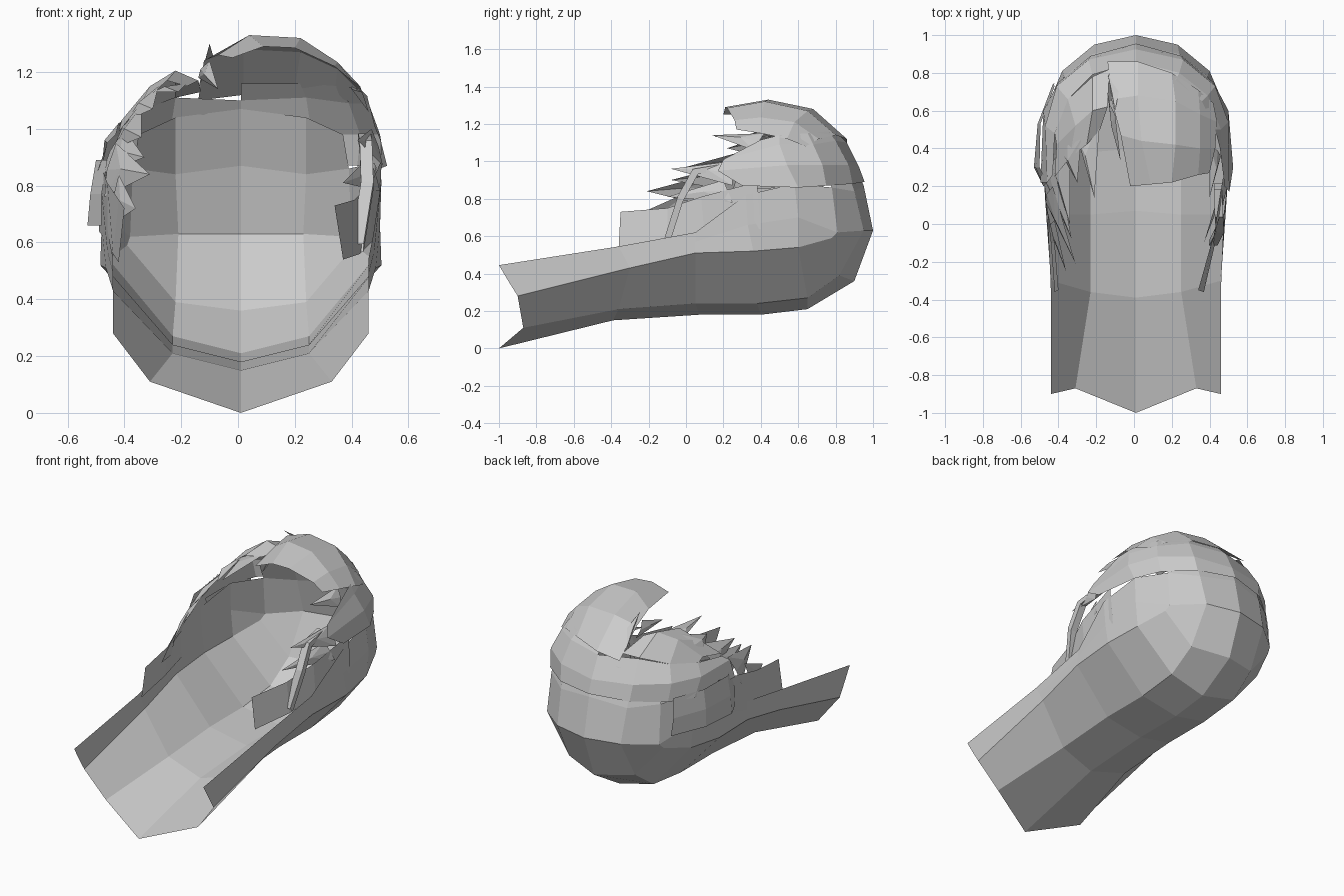
import bpy
from mathutils import Vector

CX = 0.01  # the hair is symmetric about a slightly shifted centre line


def mesh(name, verts, faces):
    me = bpy.data.meshes.new(name)
    me.from_pydata(verts, [], faces)
    me.update()
    ob = bpy.data.objects.new(name, me)
    bpy.context.collection.objects.link(ob)
    return ob


def patch(name, rows):
    """Quad sheet through rows of points."""
    n = len(rows[0])
    faces = [(r * n + c, r * n + c + 1, (r + 1) * n + c + 1, (r + 1) * n + c)
             for r in range(len(rows) - 1) for c in range(n - 1)]
    return mesh(name, [p for row in rows for p in row], faces)


def flip(p):
    return (2 * CX - p[0], p[1], p[2])


def full(rows):
    """Mirror half rows (centre first) into full rows."""
    return [[flip(p) for p in row[:0:-1]] + list(row) for row in rows]


def spike(name, a, b, tip, bulge):
    """Pointed lock: two roots, a ridge point and a tip."""
    a, b, tip = Vector(a), Vector(b), Vector(tip)
    mid = (a + b) / 2
    ridge = mid.lerp(tip, 0.4) + Vector((bulge, 0, 0.01))
    return mesh(name, [a, b, tip, ridge, mid + Vector((bulge * .6, 0, 0))],
                [(0, 4, 3), (4, 1, 3), (0, 3, 2), (3, 1, 2)])


# long back sheet, running from the open tail round the crown
back = [
    [(.01, -1, 0), (.33, -.87, .11), (.46, -.90, .28)],
    [(.01, -.39, .15), (.25, -.36, .21), (.46, -.30, .43)],
    [(.01, .07, .18), (.25, .05, .24), (.485, .05, .51)],
    [(.01, .40, .18), (.25, .38, .24), (.505, .36, .52)],
    [(.01, .65, .21), (.25, .65, .27), (.475, .60, .54)],
    [(.01, .90, .36), (.24, .82, .39), (.41, .78, .59)],
    [(.01, 1.0, .63), (.23, .95, .63), (.40, .81, .62)],
    [(.01, .95, .87), (.24, .90, .84), (.39, .78, .86)],
    [(.01, .87, 1.07), (.24, .83, 1.04), (.37, .71, .98)],
]
patch("long_back_hair", full(back))

# side walls of the long hair
side = [
    [(.46, -.90, .28), (.46, -.95, .36), (.46, -1, .445)],
    [(.46, -.30, .43), (.46, -.33, .49), (.46, -.36, .545)],
    [(.485, .05, .51), (.48, .05, .57), (.475, .05, .62)],
    [(.505, .36, .52), (.50, .33, .66), (.505, .32, .82)],
    [(.475, .60, .54), (.49, .60, .70), (.48, .58, .88)],
    [(.41, .78, .59), (.40, .81, .62), (.39, .78, .86)],
]
patch("side_hair_right", side)
patch("side_hair_left", [[flip(p) for p in r] for r in side])

# upper band wrapped round the head, overlapping the back sheet
band = [
    [(.01, .955, .89), (.25, .89, .88), (.42, .75, .87), (.50, .60, .86), (.525, .30, .87)],
    [(.01, .925, .97), (.26, .87, .98), (.43, .73, .98), (.50, .54, .98), (.505, .17, .95)],
    [(.01, .86, 1.10), (.24, .80, 1.11), (.39, .68, 1.09), (.46, .50, 1.09), (.48, .20, 1.01)],
    [(.01, .80, 1.16), (.22, .76, 1.16), (.36, .65, 1.15), (.43, .50, 1.14), (.455, .40, 1.115)],
]
patch("crown_band_right", band)
# the left half is flatter towards the top
left = [[flip(p) for p in row] for row in band[:2]]
left[0][4] = (-.495, .22, .85)
left[1][3:] = [(-.47, .52, .96), (-.46, .22, .95)]
left.append([(.01, .86, 1.10), (-.22, .79, 1.11), (-.35, .66, 1.06), (-.42, .48, 1.02), (-.43, .26, .98)])
patch("crown_band_left", left)

# raised fringe swept to the right
patch("fringe", [
    [(-.14, .86, 1.10), (.02, .86, 1.12), (.20, .80, 1.14), (.34, .71, 1.12), (.42, .64, 1.08)],
    [(-.12, .66, 1.24), (.02, .68, 1.28), (.22, .65, 1.27), (.35, .58, 1.21), (.44, .54, 1.12)],
    [(-.07, .47, 1.26), (.04, .44, 1.33), (.22, .42, 1.32), (.35, .40, 1.235), (.43, .40, 1.15)],
    [(-.02, .20, 1.25), (.09, .21, 1.29), (.20, .22, 1.285), (.34, .26, 1.22), (.40, .27, 1.17)],
])

# left parting sheet
patch("left_fringe", [
    [(-.13, .82, 1.13), (-.22, .78, 1.11), (-.35, .66, 1.06), (-.42, .48, 1.01)],
    [(-.14, .62, 1.17), (-.22, .60, 1.205), (-.31, .52, 1.15), (-.41, .42, 1.03)],
    [(-.18, .50, 1.15), (-.25, .42, 1.17), (-.34, .35, 1.09), (-.42, .25, .99)],
])

# panels hanging beside the face
patch("face_panel_right", [
    [(.37, -.36, .54), (.34, -.35, .73)],
    [(.43, -.10, .56), (.41, -.10, .75)],
    [(.47, .10, .60), (.47, .08, .81)],
    [(.50, .40, .64), (.505, .38, .89)],
])
patch("face_panel_left", [
    [(-.42, -.36, .53), (-.40, -.35, .72)],
    [(-.44, -.10, .56), (-.42, -.10, .75)],
    [(-.46, .10, .60), (-.46, .08, .81)],
    [(-.49, .40, .64), (-.49, .38, .89)],
])
# loose panel standing off the left side
patch("outer_panel_left", [
    [(-.48, .20, .66), (-.48, .20, .77), (-.46, .22, .89)],
    [(-.53, .30, .66), (-.52, .30, .77), (-.50, .30, .89)],
    [(-.51, .53, .66), (-.51, .53, .77), (-.495, .53, .89)],
    [(-.42, .75, .66), (-.43, .74, .77), (-.42, .73, .89)],
])

# pointed locks: root, root, tip, sideways bulge
locks = [
    ((-.14, .70, 1.18), (-.10, .58, 1.24), (-.07, .33, 1.14), -.02),
    ((-.14, .80, 1.14), (-.08, .70, 1.23), (-.10, .60, 1.30), -.01),
    ((-.18, .56, 1.16), (-.30, .46, 1.13), (-.21, .14, 1.13), -.03),
    ((-.28, .45, 1.15), (-.39, .38, 1.03), (-.30, .22, 1.07), -.03),
    ((-.34, .40, 1.08), (-.44, .32, .93), (-.34, .0, .97), -.03),
    ((-.40, .30, 1.00), (-.48, .25, .84), (-.33, -.08, .90), -.02),
    ((-.43, .20, .95), (-.47, .12, .76), (-.31, -.21, .84), -.02),
    ((-.42, .02, .84), (-.45, -.02, .66), (-.36, -.25, .72), -.01),
    ((.40, .42, 1.15), (.46, .36, 1.06), (.40, .14, 1.14), .02),
    ((.47, .24, 1.0), (.51, .25, .87), (.42, -.08, .96), .01),
    ((.46, .20, .90), (.50, .25, .78), (.37, -.10, .81), .01),
]
for i, (a, b, tip, bulge) in enumerate(locks):
    spike(f"lock_{i + 1}", a, b, tip, bulge)

# thick loose strand in front of the right ear
path = [(.445, .20, .97), (.45, .05, .945), (.455, -.03, .80), (.42, -.10, .58)]
rows = []
for x, y, z in path:
    w, d = .014, .022
    rows.append([(x - d, y - w, z + w), (x + d, y - w, z + w), (x + d, y + w, z - w),
                 (x - d, y + w, z - w), (x - d, y - w, z + w)])
patch("loose_strand", rows)
